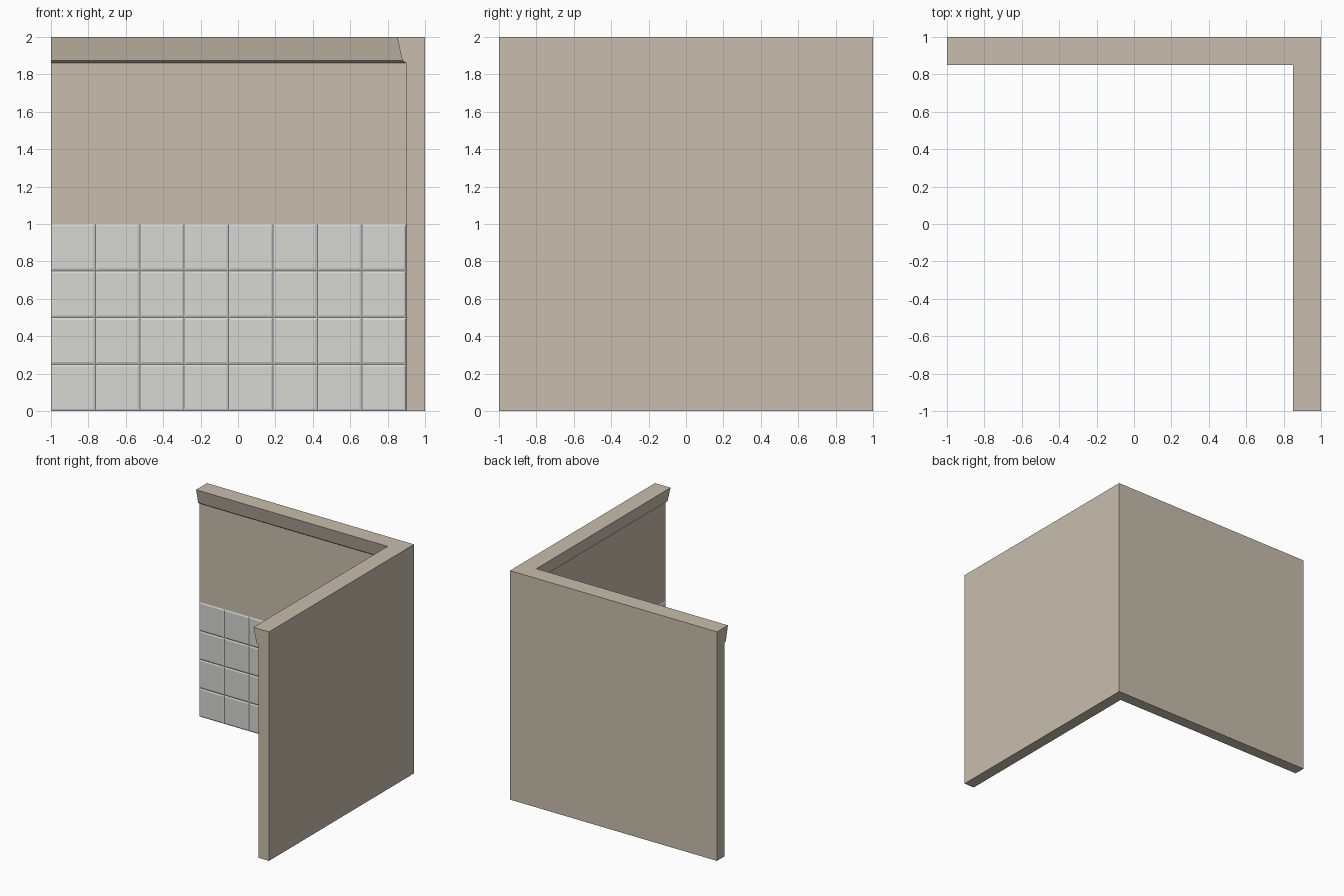
import bpy
import bmesh

if "Cube" in bpy.data.objects:
    bpy.data.objects.remove(bpy.data.objects["Cube"])


def material(name, rgb):
    m = bpy.data.materials.new(name)
    m.diffuse_color = (*rgb, 1)
    m.use_nodes = True
    m.node_tree.nodes["Principled BSDF"].inputs["Base Color"].default_value = m.diffuse_color
    return m


def finish(bm, name, mat):
    mesh = bpy.data.meshes.new(name)
    bm.to_mesh(mesh)
    bm.free()
    mesh.materials.append(mat)
    obj = bpy.data.objects.new(name, mesh)
    bpy.context.collection.objects.link(obj)
    return obj


plaster = material("warm_beige_plaster", (0.578, 0.515, 0.418))
tile_grey = material("pale_grey_tile", (0.679, 0.687, 0.658))

# Corner wall with crown moulding: profile (depth from outside, z) swept
# along an L-shaped path with a mitred corner
profile = [(0, 0), (0.1, 0), (0.1, 1.86), (0.122, 1.875), (0.15, 2), (0, 2)]
stations = [
    lambda d: (-1, 1 - d),
    lambda d: (1 - d, 1 - d),
    lambda d: (1 - d, -1),
]
bm = bmesh.new()
rings = [[bm.verts.new((*at(d), z)) for d, z in profile] for at in stations]
n = len(profile)
for a, b in zip(rings, rings[1:]):
    for i in range(n):
        j = (i + 1) % n
        bm.faces.new((a[i], a[j], b[j], b[i]))
bm.faces.new(rings[0])
bm.faces.new(rings[-1])
bmesh.ops.recalc_face_normals(bm, faces=bm.faces)
finish(bm, "corner_wall", plaster)

# Bevelled square tiles on the lower half of both inner walls
COLS, ROWS, LENGTH, HEIGHT = 8, 4, 1.9, 1.0
BEVEL, RAISE, INNER = 0.012, 0.005, 0.9


def tiled_panel(name, place, flip):
    bm = bmesh.new()
    w, h = LENGTH / COLS, HEIGHT / ROWS

    def ring(s, z, inset, out):
        pts = [(s + inset, z + inset), (s + w - inset, z + inset),
               (s + w - inset, z + h - inset), (s + inset, z + h - inset)]
        return [bm.verts.new(place(p, q, out)) for p, q in pts]

    for c in range(COLS):
        for r in range(ROWS):
            base = ring(-1 + c * w, r * h, 0, 0)
            top = ring(-1 + c * w, r * h, BEVEL, RAISE)
            bm.faces.new(top)
            for i in range(4):
                j = (i + 1) % 4
                bm.faces.new((base[i], base[j], top[j], top[i]))
    if flip:
        bmesh.ops.reverse_faces(bm, faces=bm.faces[:])
    finish(bm, name, tile_grey)


tiled_panel("back_wall_tiles", lambda s, z, out: (s, INNER - out, z), False)
tiled_panel("right_wall_tiles", lambda s, z, out: (INNER - out, s, z), True)
